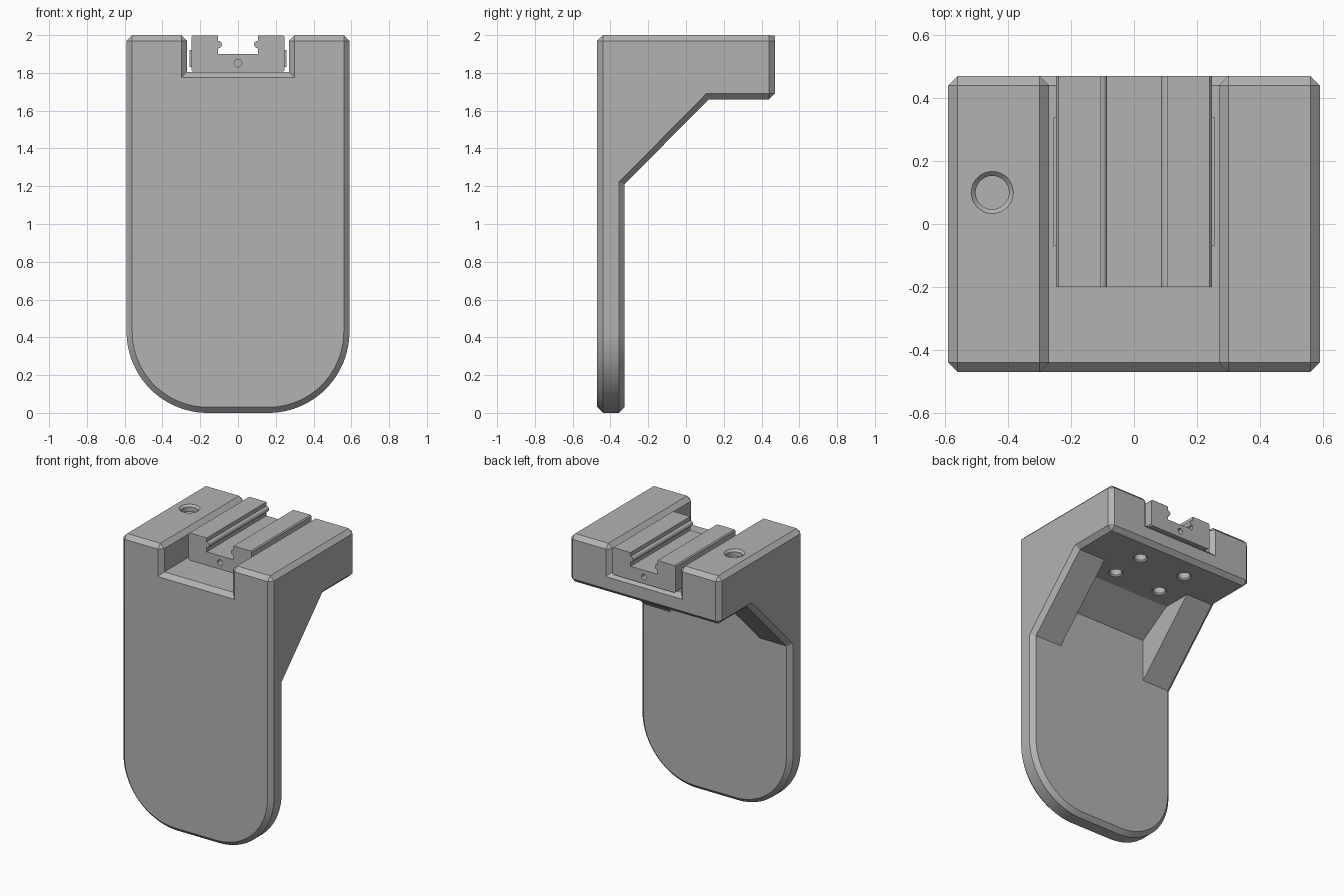
import bpy, bmesh, math
from mathutils import Matrix

old = bpy.data.objects.get("Cube")
if old:
    bpy.data.objects.remove(old)

grey = bpy.data.materials.new("plain grey")
grey.use_nodes = True
grey.diffuse_color = (0.45, 0.45, 0.45, 1)
grey.node_tree.nodes["Principled BSDF"].inputs["Base Color"].default_value = (0.45, 0.45, 0.45, 1)


def add_object(name, bm):
    bmesh.ops.recalc_face_normals(bm, faces=bm.faces)
    mesh = bpy.data.meshes.new(name)
    bm.to_mesh(mesh)
    bm.free()
    mesh.materials.append(grey)
    obj = bpy.data.objects.new(name, mesh)
    bpy.context.collection.objects.link(obj)
    return obj


def prism(name, points, axis, low, high):
    """Extrude a profile: (y, z) points along x, or (x, z) points along y."""
    bm = bmesh.new()
    place = (lambda p: (low, p[0], p[1])) if axis == "x" else (lambda p: (p[0], low, p[1]))
    face = bm.faces.new([bm.verts.new(place(p)) for p in points])
    moved = bmesh.ops.extrude_face_region(bm, geom=[face])["geom"]
    shift = (high - low, 0, 0) if axis == "x" else (0, high - low, 0)
    bmesh.ops.translate(bm, vec=shift, verts=[g for g in moved if isinstance(g, bmesh.types.BMVert)])
    return add_object(name, bm)


def cone(name, centre, r_bottom, r_top, depth, rotation=Matrix()):
    bm = bmesh.new()
    bmesh.ops.create_cone(bm, cap_ends=True, segments=32, radius1=r_bottom, radius2=r_top,
                          depth=depth, matrix=Matrix.Translation(centre) @ rotation)
    return add_object(name, bm)


def combine(obj, tool, operation):
    mod = obj.modifiers.new("cut", "BOOLEAN")
    mod.object, mod.operation, mod.solver = tool, operation, "EXACT"
    bpy.context.view_layer.objects.active = obj
    bpy.ops.object.modifier_apply(modifier=mod.name)
    bpy.data.objects.remove(tool)


def arc(cx, cz, radius, start, end, steps):
    angles = [math.radians(start + (end - start) * i / steps) for i in range(steps + 1)]
    return [(cx + radius * math.cos(a), cz + radius * math.sin(a)) for a in angles]


def mirrored(half):
    return half + [(-x, z) for x, z in reversed(half)]


W, BACK, FRONT, TOP = 0.59, 0.47, -0.47, 2.0
PLATE, SHELF, FLOOR, SLOT = -0.325, 1.66, 1.805, 0.27
R = 0.43

# Body: side profile crossed with the rounded, notched front outline
body = prism("bracket_body", [(FRONT, -1), (PLATE, -1), (PLATE, 1.21), (0.12, SHELF),
                              (BACK, SHELF), (BACK, TOP), (FRONT, TOP)], "x", -1, 1)
outline = mirrored(arc(W - R, R, R, -90, 0, 24) + [(W, 3), (SLOT, 3), (SLOT, FLOOR)])
combine(body, prism("outline", outline, "y", -1, 1), "INTERSECT")

# Chamfer along every convex sharp edge
bm = bmesh.new()
bm.from_mesh(body.data)
bmesh.ops.remove_doubles(bm, verts=bm.verts, dist=0.0001)
bmesh.ops.dissolve_limit(bm, angle_limit=0.01, verts=bm.verts, edges=bm.edges)
sharp = [e for e in bm.edges if e.is_manifold and e.calc_face_angle_signed() > 0.6]
bmesh.ops.bevel(bm, geom=sharp, offset=0.03, offset_type="OFFSET", segments=1,
                profile=0.5, affect="EDGES", clamp_overlap=True)
bm.to_mesh(body.data)
bm.free()

# Space between the two side gussets, leaving a small wedge under the shelf
pocket = [(PLATE, 1.21), (PLATE, 1.51), (-0.09, SHELF), (0.12, SHELF), (0.12, 1.2), (-0.1, 1.1)]
combine(body, prism("pocket", pocket, "x", -0.35, 0.35), "DIFFERENCE")

# Shallow round recess with a countersunk rim in the top
combine(body, cone("recess", (-0.45, 0.1, 2.0), 0.053, 0.053, 0.09), "DIFFERENCE")
combine(body, cone("recess_rim", (-0.45, 0.1, 2.0), 0.053, 0.081, 0.028), "DIFFERENCE")

# Four screw holes in the underside of the shelf
for x in (-0.185, 0.185):
    for y in (0.035, 0.285):
        combine(body, cone("screw_hole", (x, y, SHELF), 0.04, 0.04, 0.16), "DIFFERENCE")
        combine(body, cone("screw_rim", (x, y, SHELF), 0.062, 0.036, 0.026), "DIFFERENCE")

# Rail with a channel and an inward rounded ridge on each wall
wall, ridge = 0.105, 0.02
half = ([(0.237, FLOOR), (0.247, FLOOR + 0.01), (0.247, 1.99), (0.24, 1.998), (wall, 1.998)]
        + arc(wall, 1.95, ridge, 90, 270, 10) + [(wall, 1.9)])
rail = prism("slide_rail", mirrored(half), "y", -0.2, BACK)
turn = Matrix.Rotation(math.pi / 2, 4, "X")
for y in (-0.2, BACK):
    combine(rail, cone("end_hole", (0, y, 1.852), 0.02, 0.02, 0.1, turn), "DIFFERENCE")

# Thin spring strips on both rail flanks
for side, name in ((1, "left_rail_strip"), (-1, "right_rail_strip")):
    strip = [(side * x, z) for x, z in ((0.24, 1.83), (0.256, 1.83), (0.256, 1.92), (0.24, 1.92))]
    prism(name, strip, "y", -0.07, 0.34)

# Smooth the curves, keep the edges crisp
bpy.ops.object.select_all(action="DESELECT")
for obj in (body, rail):
    obj.select_set(True)
bpy.context.view_layer.objects.active = body
bpy.ops.object.shade_smooth_by_angle(angle=math.radians(25))
